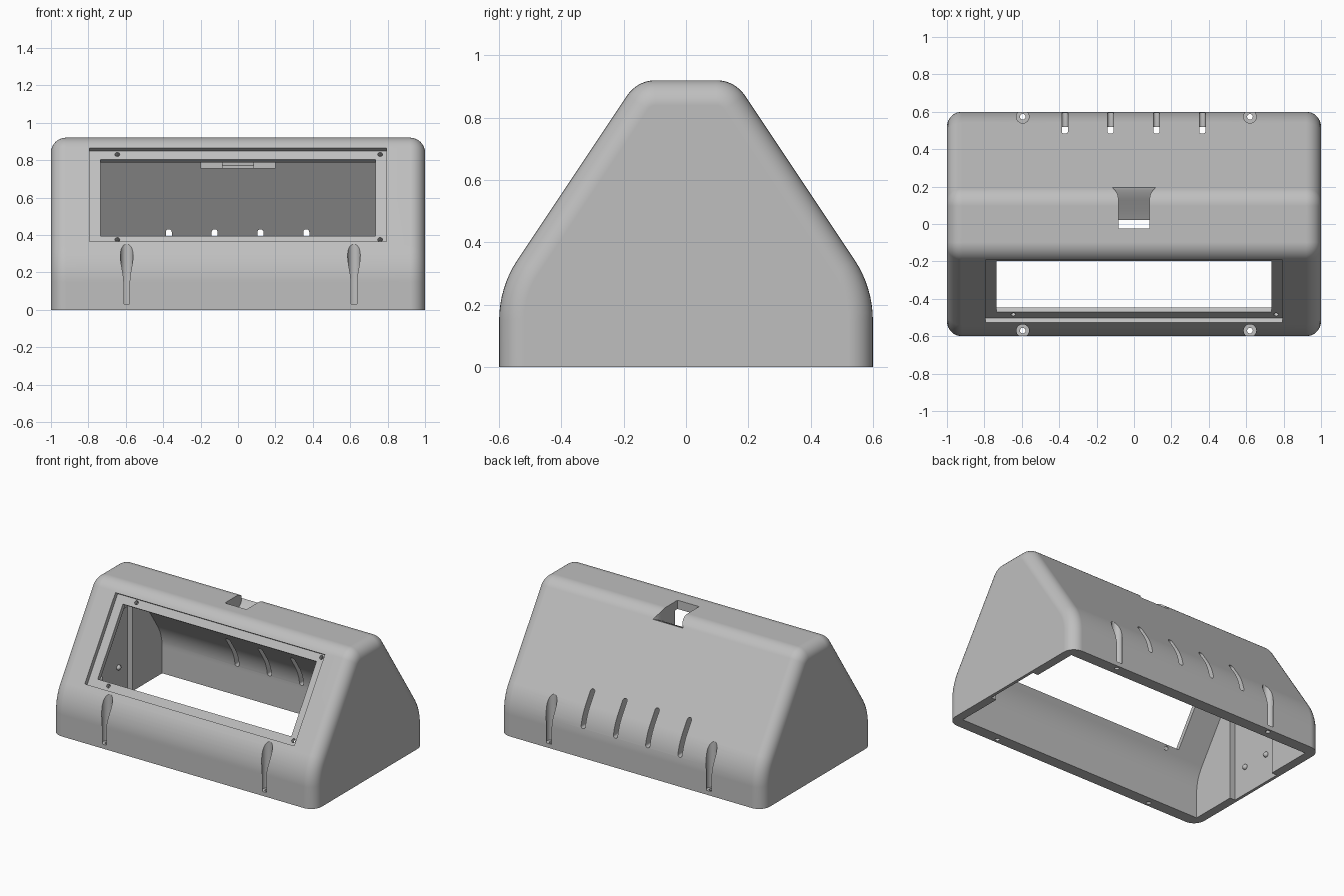
import bpy, bmesh, math
from mathutils import Vector, Matrix

cube = bpy.data.objects.get("Cube")
if cube:
    bpy.data.objects.remove(cube, do_unlink=True)

grey = bpy.data.materials.new("light_grey")
grey.use_nodes = True
COLOUR = (0.52, 0.52, 0.52, 1)
grey.diffuse_color = COLOUR
grey.node_tree.nodes["Principled BSDF"].inputs["Base Color"].default_value = COLOUR

SLOPE = math.atan2(3, 2)
SIN, COS, TAN = math.sin(SLOPE), math.cos(SLOPE), 1.5


def make(name, bm):
    bmesh.ops.recalc_face_normals(bm, faces=bm.faces)
    mesh = bpy.data.meshes.new(name)
    bm.to_mesh(mesh)
    bm.free()
    mesh.materials.append(grey)
    obj = bpy.data.objects.new(name, mesh)
    bpy.context.scene.collection.objects.link(obj)
    return obj


def loft(name, rings):
    """Skin a row of equal rings and cap both ends."""
    bm = bmesh.new()
    rows = [[bm.verts.new(p) for p in ring] for ring in rings]
    n = len(rows[0])
    for a, b in zip(rows, rows[1:]):
        for i in range(n):
            j = (i + 1) % n
            bm.faces.new((a[i], a[j], b[j], b[i]))
    bm.faces.new(rows[0])
    bm.faces.new(rows[-1])
    return make(name, bm)


def box(name, centre, size, tilt=0.0, round_axis=None, radius=0.0):
    bm = bmesh.new()
    bmesh.ops.create_cube(bm, size=1, matrix=Matrix.Diagonal((*size, 1)))
    if round_axis is not None:
        edges = [e for e in bm.edges
                 if abs((e.verts[0].co - e.verts[1].co)[round_axis]) > 1e-4]
        bmesh.ops.bevel(bm, geom=edges, offset=radius, segments=5,
                        profile=0.5, affect='EDGES')
    bm.transform(Matrix.Translation(centre) @ Matrix.Rotation(tilt, 4, 'X'))
    return make(name, bm)


def cylinder(name, centre, radius, depth, tilt=0.0):
    bm = bmesh.new()
    bmesh.ops.create_cone(bm, cap_ends=True, segments=24, radius1=radius,
                          radius2=radius, depth=depth)
    bm.transform(Matrix.Translation(centre) @ Matrix.Rotation(tilt, 4, 'X'))
    return make(name, bm)


def fillet(corner, before, after, radius, steps=8):
    """Round a corner between two unit directions."""
    c, a, b = Vector(corner), Vector(before), Vector(after)
    half = a.angle(b) / 2
    start = c + a * (radius / math.tan(half))
    centre = c + (a + b).normalized() * (radius / math.sin(half))
    arm, turn = start - centre, math.pi - 2 * half
    return [centre + Matrix.Rotation(-turn * i / steps, 2) @ arm
            for i in range(steps + 1)]


def section(x, d=0.0, side=None, base=0.0):
    """Housing cross-section at x, moved inward by d."""
    side = d if side is None else side
    knee = (-0.6 + side, 0.255 + (side - d / SIN) * TAN)
    top = 0.92 - d
    shoulder = (knee[0] + (top - knee[1]) / TAN, top)
    half = [Vector((knee[0], base))]
    half += fillet(knee, (0, -1), (COS, SIN), 0.35 - d)
    half += fillet(shoulder, (-COS, -SIN), (1, 0), 0.11 - d)
    return ([(x, p.x, p.y) for p in half]
            + [(x, -p.x, p.y) for p in reversed(half)])


def combine(target, tool, operation='DIFFERENCE'):
    mod = target.modifiers.new("cut", 'BOOLEAN')
    mod.operation, mod.solver, mod.object = operation, 'EXACT', tool
    bpy.ops.object.select_all(action='DESELECT')
    bpy.context.view_layer.objects.active = target
    target.select_set(True)
    bpy.ops.object.modifier_apply(modifier=mod.name)
    bpy.data.objects.remove(tool, do_unlink=True)


# Housing with rounded ends
R, STEPS = 0.08, 8
ends = [(1 - R + R * math.sin(a), R - R * math.cos(a))
        for a in (math.pi / 2 * i / STEPS for i in range(STEPS + 1))]
rings = [section(-x, d) for x, d in reversed(ends)] + [section(x, d) for x, d in ends]
housing = loft("housing", rings)

# Hollow inside and a shallow pocket in each end wall
combine(housing, loft("cavity", [section(x, 0.06, 0.08, -0.1) for x in (-0.94, 0.94)]))
for s in (-1, 1):
    combine(housing, box("end_pocket", (s * 0.94, 0, 0.25), (0.08, 0.4, 0.7)))

# Block under the cable notch
block = [(0, 0.885), (0, 0.755), (0.22, 0.755), (0.15, 0.885)]
combine(housing, loft("notch_block", [[(x, y, z) for y, z in block] for x in (-0.2, 0.2)]),
        'UNION')

# Cable notch: y, floor height, half width
notch = [(-0.025, 0.7, 0.082), (0.02, 0.7, 0.082), (0.021, 0.77, 0.082),
         (0.08, 0.8, 0.082), (0.13, 0.835, 0.082), (0.16, 0.85, 0.088),
         (0.18, 0.86, 0.1), (0.2, 0.865, 0.12)]
combine(housing, loft("notch_cutter", [
    [(-w, y, f), (w, y, f), (w, y, 1), (-w, y, 1)] for y, f, w in notch]))

# Front window: recess, opening and screw holes on the slope
middle = Vector((0, -0.36, 0.615))
along, out = Vector((0, COS, SIN)), Vector((0, -SIN, COS))
combine(housing, box("window_recess", middle + out * 0.07, (1.59, 0.6, 0.2), SLOPE))
combine(housing, box("window_opening", middle - out * 0.02, (1.47, 0.493, 0.3), SLOPE))
for x in (-0.645, 0.76):
    for u in (-0.268, 0.279):
        spot = middle + along * u - out * 0.03 + Vector((x, 0, 0))
        combine(housing, cylinder("screw_hole", spot, 0.013, 0.1, SLOPE))

# Ventilation slots in the back
for i in range(4):
    combine(housing, box("vent_slot", (-0.37 + 0.245 * i, 0.53, 0.315),
                         (0.032, 0.3, 0.23), 0, 1, 0.0145))

# Mounting holes with a counterbore, front and back
for x in (-0.595, 0.62):
    for y in (-0.57, 0.573):
        combine(housing, cylinder("counterbore", (x, y, 0.33), 0.034, 0.6))
        combine(housing, cylinder("mount_hole", (x, y, 0), 0.015, 0.2))

# Screw heads in the end pockets
parts = [housing]
for s in (-1, 1):
    for y in (-0.1, 0.1):
        bm = bmesh.new()
        bmesh.ops.create_uvsphere(bm, u_segments=16, v_segments=10, radius=0.018)
        bm.transform(Matrix.Translation((s * 0.978, y, 0.19)))
        parts.append(make("end_screw", bm))

for part in parts:
    bpy.ops.object.select_all(action='DESELECT')
    bpy.context.view_layer.objects.active = part
    part.select_set(True)
    bpy.ops.object.shade_smooth_by_angle(angle=math.radians(30))
weighted = housing.modifiers.new("weighted_normals", 'WEIGHTED_NORMAL')
weighted.keep_sharp = True
